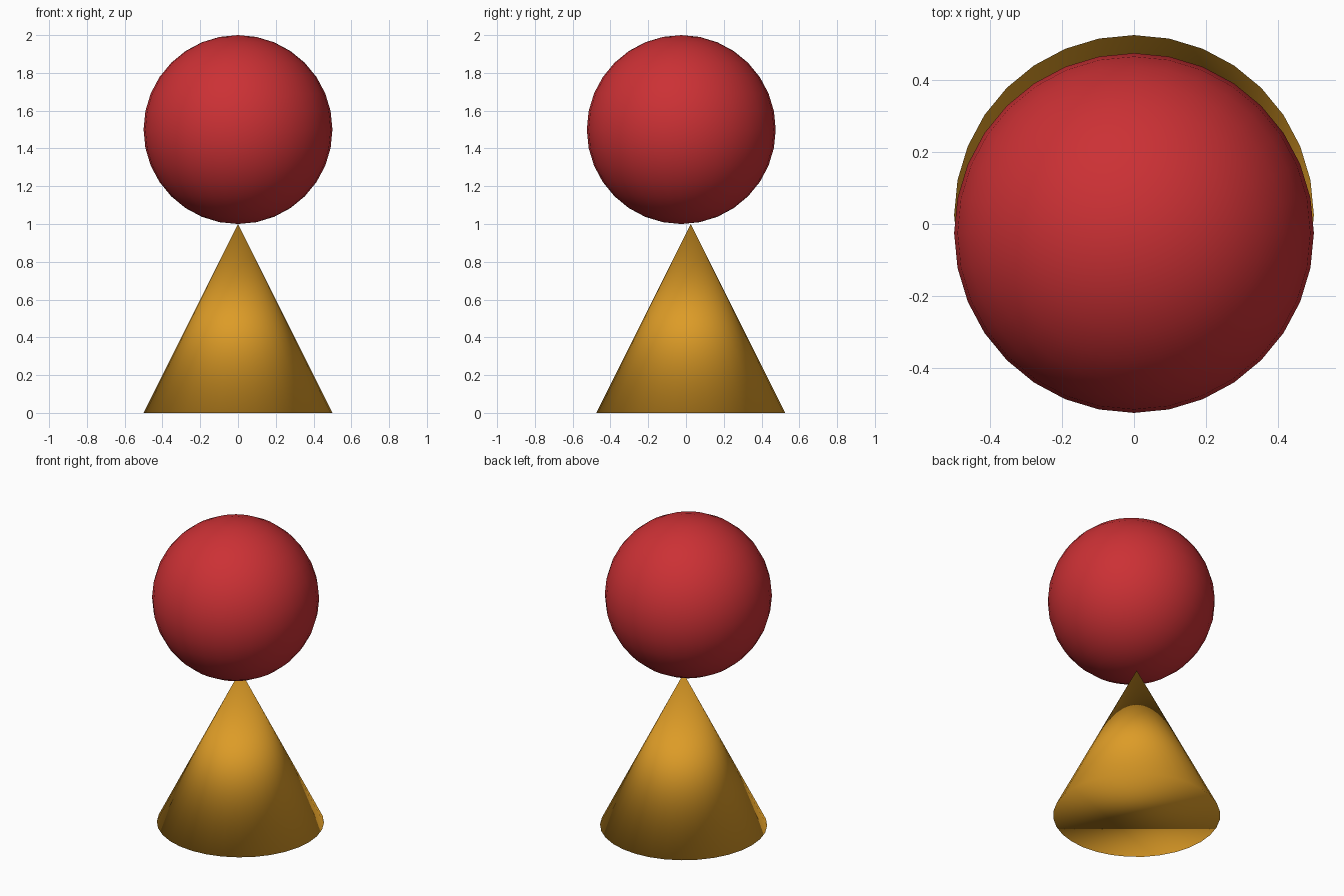
import bpy

if "Cube" in bpy.data.objects:
    bpy.data.objects.remove(bpy.data.objects["Cube"])


def finish(name, color):
    # Name, smooth and colour the active object
    obj = bpy.context.object
    obj.name = name
    bpy.ops.object.shade_smooth()
    mat = bpy.data.materials.new(name + "_material")
    mat.diffuse_color = (*color, 1)
    mat.use_nodes = True
    mat.node_tree.nodes["Principled BSDF"].inputs["Base Color"].default_value = mat.diffuse_color
    obj.data.materials.append(mat)


# Cone standing on the ground, slightly to the back
bpy.ops.mesh.primitive_cone_add(vertices=32, radius1=0.5, radius2=0, depth=1,
                                location=(0, 0.025, 0.5))
finish("cone_base", (0.72, 0.33, 0.02))

# Ball balanced on the tip, slightly to the front
bpy.ops.mesh.primitive_uv_sphere_add(segments=32, ring_count=16, radius=0.5,
                                     location=(0, -0.025, 1.5))
finish("ball", (0.6, 0.03, 0.035))
